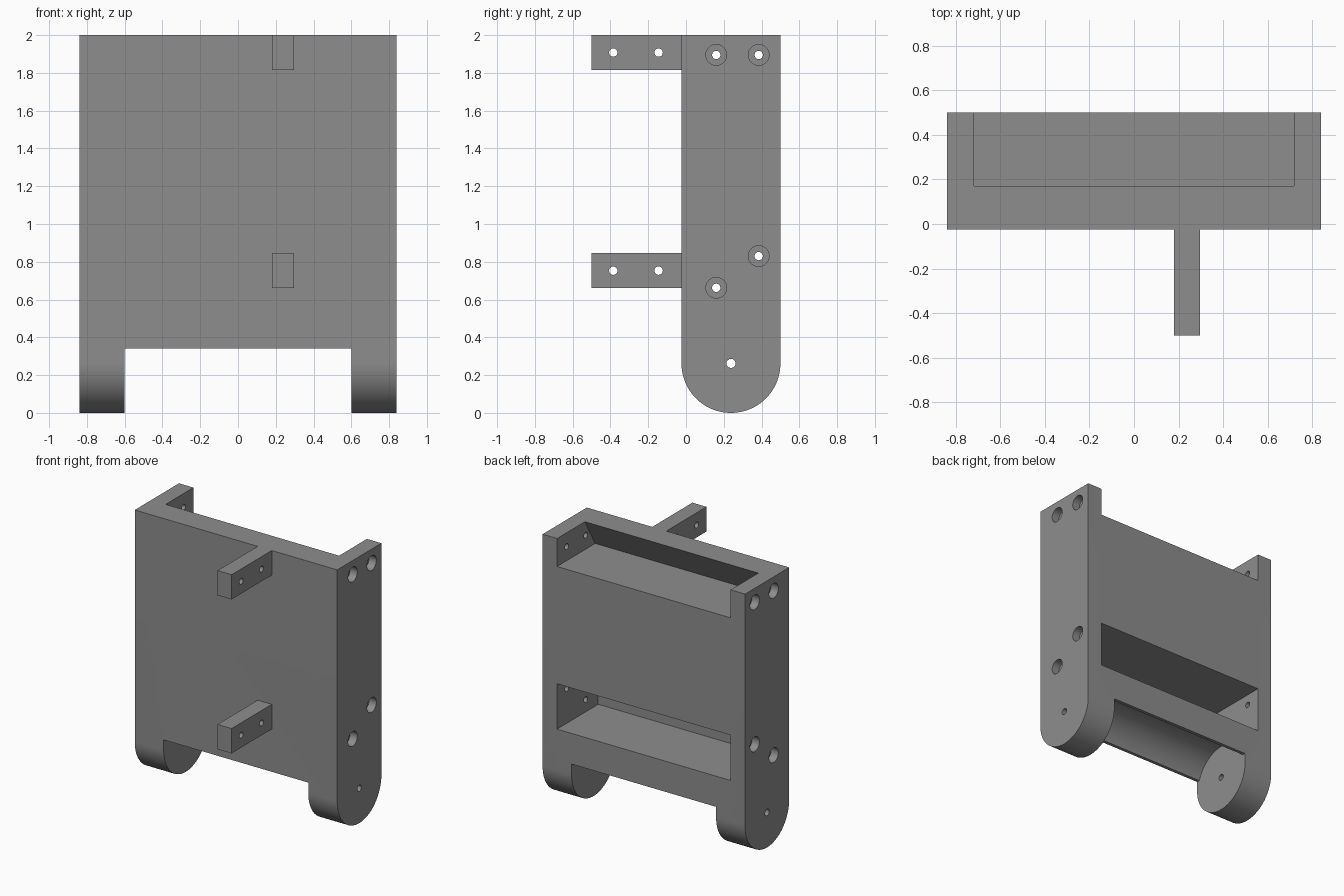
import bpy, bmesh, math

if "Cube" in bpy.data.objects:
    bpy.data.objects.remove(bpy.data.objects["Cube"])

grey = bpy.data.materials.new("plain grey")
grey.diffuse_color = (0.27, 0.27, 0.27, 1)
grey.use_nodes = True
grey.node_tree.nodes["Principled BSDF"].inputs["Base Color"].default_value = grey.diffuse_color


def prism(name, profile, x0, x1):
    """Extrude a (y, z) outline along x."""
    bm = bmesh.new()
    face = bm.faces.new([bm.verts.new((x0, y, z)) for y, z in profile])
    out = bmesh.ops.extrude_face_region(bm, geom=[face])
    verts = [v for v in out["geom"] if isinstance(v, bmesh.types.BMVert)]
    bmesh.ops.translate(bm, verts=verts, vec=(x1 - x0, 0, 0))
    bmesh.ops.recalc_face_normals(bm, faces=bm.faces)
    mesh = bpy.data.meshes.new(name)
    bm.to_mesh(mesh)
    bm.free()
    ob = bpy.data.objects.new(name, mesh)
    bpy.context.collection.objects.link(ob)
    mesh.materials.append(grey)
    return ob


def rect(y0, y1, z0, z1):
    return [(y0, z0), (y1, z0), (y1, z1), (y0, z1)]


def arc(y, z, r, a0, a1, n):
    return [(y + r * math.cos(a0 + (a1 - a0) * i / n),
             z + r * math.sin(a0 + (a1 - a0) * i / n)) for i in range(n + 1)]


def circle(y, z, r, n=32):
    return arc(y, z, r, 0, 2 * math.pi, n)[:-1]


def cut(target, profile, x0, x1):
    """Subtract an extruded outline from the target."""
    tool = prism("cutter", profile, x0, x1)
    tool.hide_render = True
    mod = target.modifiers.new("cut", "BOOLEAN")
    mod.operation, mod.solver, mod.object = "DIFFERENCE", "EXACT", tool
    bpy.context.view_layer.objects.active = target
    bpy.ops.object.modifier_apply(modifier=mod.name)
    bpy.data.objects.remove(tool)


FRONT, BACK, HALF = -0.024, 0.5, 0.84
CY, R = (FRONT + BACK) / 2, (BACK - FRONT) / 2

# Thick panel with a rounded lower end
outline = [(BACK, 2), (FRONT, 2)] + arc(CY, R, R, math.pi, 2 * math.pi, 48)
body = prism("bracket_body", outline, -HALF, HALF)

# Notch between the legs, with an arched hollow above it
half_w = math.sqrt(0.25 ** 2 - (0.34 - R) ** 2)
a = math.atan2(0.34 - R, half_w)
notch = ([(-0.1, -0.1), (0.6, -0.1), (0.6, 0.34)]
         + arc(CY, R, 0.25, a, math.pi - a, 40) + [(-0.1, 0.34)])
cut(body, notch, -0.6, 0.6)

# Upper recess with an undercut wall, and lower pocket
slope = (0.17 - 0.048) / 0.21
cut(body, [(0.048, 1.79), (0.6, 1.79), (0.6, 2.1),
           (0.17 + slope * 0.1, 2.1)], -0.72, 0.72)
cut(body, rect(0.012, 0.6, 0.57, 0.91), -0.72, 0.72)

# Counterbored screw holes through both side walls
for y, z in ((0.16, 1.895), (0.385, 1.895), (0.16, 0.662), (0.385, 0.83)):
    for s in (-1, 1):
        cut(body, circle(y, z, 0.022), *sorted((s * 0.65, s * 0.9)))
        cut(body, circle(y, z, 0.055), *sorted((s * 0.78, s * 0.9)))

# Pivot holes in the legs
for s in (-1, 1):
    cut(body, circle(CY, R, 0.024), *sorted((s * 0.55, s * 0.9)))

# Two drilled arms on the front
arms = []
for name, z0, z1 in (("upper_arm", 1.815, 2.0), ("lower_arm", 0.66, 0.846)):
    arm = prism(name, rect(-0.5, FRONT, z0, z1), 0.18, 0.297)
    for y in (-0.385, -0.145):
        cut(arm, circle(y, (z0 + z1) / 2, 0.022), 0.1, 0.4)
    arms.append(arm)

# Smooth the round surfaces, keep the edges sharp
for ob in [body] + arms:
    bpy.ops.object.select_all(action="DESELECT")
    ob.select_set(True)
    bpy.context.view_layer.objects.active = ob
    bpy.ops.object.shade_smooth_by_angle(angle=math.radians(25))
